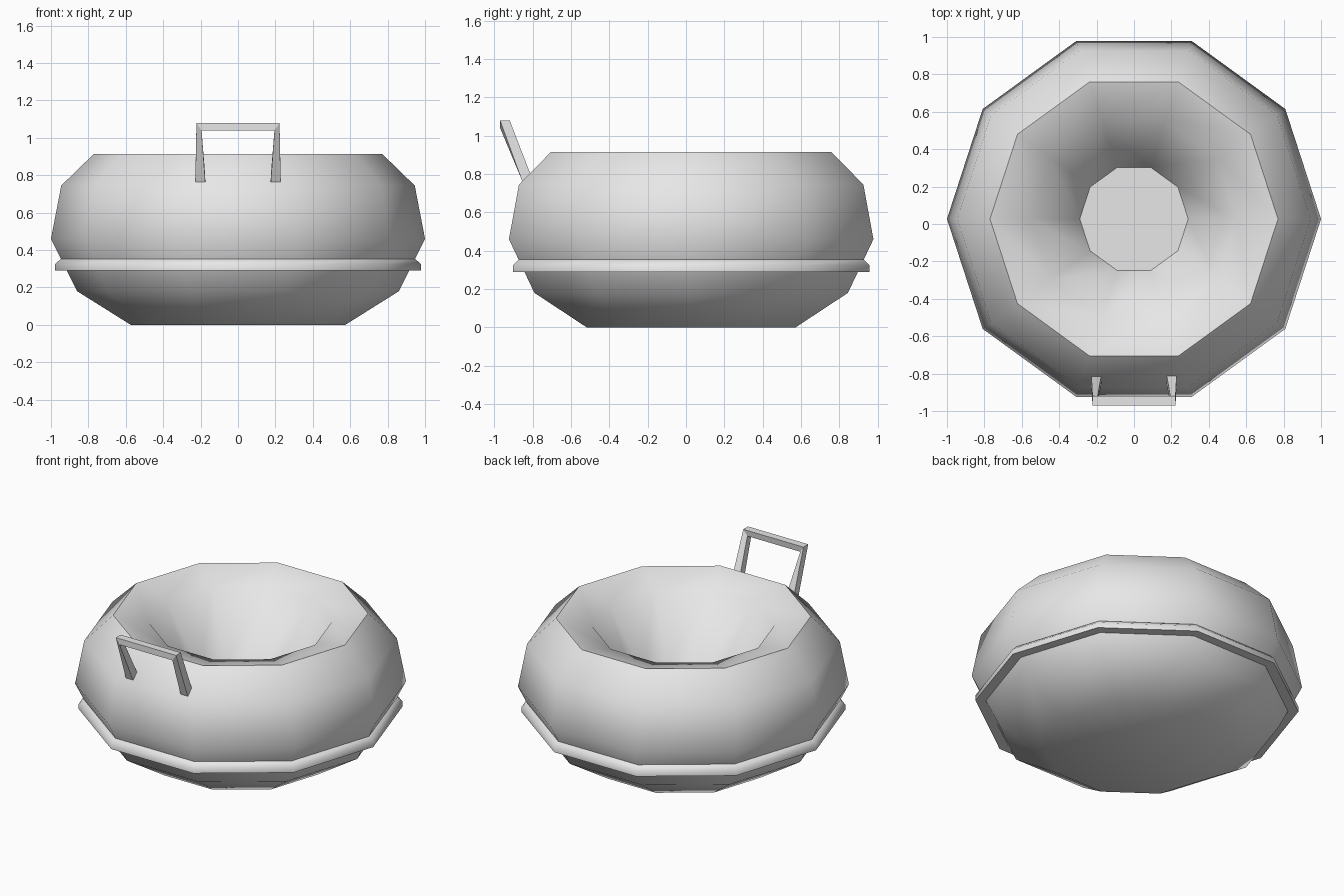
import bpy
import bmesh
from math import cos, sin, pi, radians

cube = bpy.data.objects.get("Cube")
if cube:
    bpy.data.objects.remove(cube, do_unlink=True)

SIDES = 10
CENTRE_Y = 0.027

grey = bpy.data.materials.new("plain_grey")
grey.use_nodes = True
colour = (0.8, 0.8, 0.8, 1)
grey.diffuse_color = colour
grey.node_tree.nodes["Principled BSDF"].inputs["Base Color"].default_value = colour


def finish(bm, name, smooth_angle=None):
    bmesh.ops.recalc_face_normals(bm, faces=bm.faces)
    mesh = bpy.data.meshes.new(name)
    bm.to_mesh(mesh)
    bm.free()
    mesh.materials.append(grey)
    obj = bpy.data.objects.new(name, mesh)
    bpy.context.collection.objects.link(obj)
    if smooth_angle:
        bpy.ops.object.select_all(action='DESELECT')
        obj.select_set(True)
        bpy.context.view_layer.objects.active = obj
        bpy.ops.object.shade_smooth_by_angle(angle=radians(smooth_angle))
    return obj


def bridge(bm, a, b):
    for i in range(len(a)):
        j = (i + 1) % len(a)
        bm.faces.new((a[i], a[j], b[j], b[i]))


def lathe(name, profile, closed):
    """Turn a (radius, height) profile into a ten-sided solid."""
    bm = bmesh.new()
    rings = [[bm.verts.new((r * cos(2 * pi * i / SIDES),
                            r * sin(2 * pi * i / SIDES) + CENTRE_Y, z))
              for i in range(SIDES)] for r, z in profile]
    for a, b in zip(rings, rings[1:]):
        bridge(bm, a, b)
    if closed:
        bridge(bm, rings[-1], rings[0])
    else:
        for ring, (r, z) in ((rings[0], profile[0]), (rings[-1], profile[-1])):
            pole = bm.verts.new((0, CENTRE_Y, z))
            for i in range(SIDES):
                bm.faces.new((ring[i], ring[(i + 1) % SIDES], pole))
    return finish(bm, name, 55)


# Rounded bowl with a thick rim and a deep hollow middle
lathe("bowl_body", [(0.573, 0), (0.86, 0.18), (1, 0.46), (0.945, 0.745),
                    (0.77, 0.915), (0.55, 0.857), (0.29, 0.44)], False)

# Raised band around the lower body, softened along its upper edge
lathe("band", [(0.88, 0.29), (0.978, 0.29), (0.978, 0.325),
               (0.945, 0.355), (0.88, 0.36)], True)


# Leaning handle: two tapered legs mitred into a crossbar
def handle_loop(bm, side, outer, inner):
    (xo, outer_yz), (xi, inner_yz) = outer, inner
    points = [(xo, *outer_yz[0]), (xo, *outer_yz[1]),
              (xi, *inner_yz[1]), (xi, *inner_yz[0])]
    return [bm.verts.new((side * x, y, z)) for x, y, z in points]


foot = [(-0.855, 0.765), (-0.81, 0.795)]
foot_ends = ((0.228, foot), (0.175, foot))
corner_ends = ((0.222, [(-0.97, 1.08), (-0.92, 1.08)]),
               (0.195, [(-0.97, 1.04), (-0.925, 1.04)]))
bm = bmesh.new()
loops = [handle_loop(bm, side, *ends) for side, ends in
         ((-1, foot_ends), (-1, corner_ends), (1, corner_ends), (1, foot_ends))]
for a, b in zip(loops, loops[1:]):
    bridge(bm, a, b)
bm.faces.new(loops[0])
bm.faces.new(loops[-1])
finish(bm, "handle")
